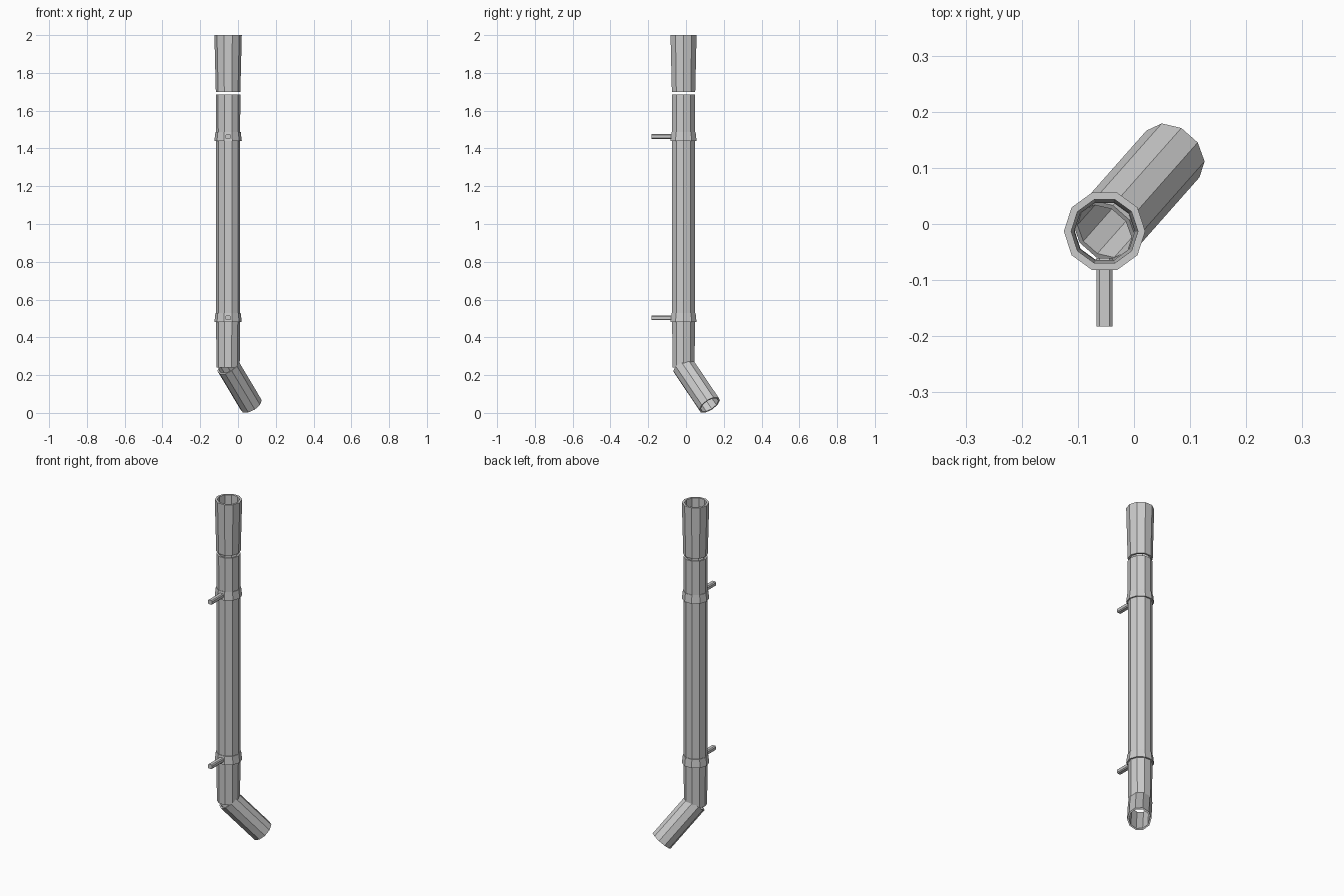
import bpy, bmesh, math
from mathutils import Matrix, Vector

if "Cube" in bpy.data.objects:
    bpy.data.objects.remove(bpy.data.objects["Cube"], do_unlink=True)

SIDES = 10
AXIS = Vector((-0.0525, -0.013, 0))

grey = bpy.data.materials.new("pipe_grey")
grey.use_nodes = True
colour = (0.6, 0.6, 0.6, 1)
grey.diffuse_color = colour
grey.node_tree.nodes["Principled BSDF"].inputs["Base Color"].default_value = colour


def finish(name, bm, matrix):
    bmesh.ops.recalc_face_normals(bm, faces=bm.faces)
    mesh = bpy.data.meshes.new(name)
    bm.to_mesh(mesh)
    bm.free()
    mesh.materials.append(grey)
    obj = bpy.data.objects.new(name, mesh)
    obj.matrix_world = matrix
    bpy.context.collection.objects.link(obj)
    return obj


def tube(name, profile, matrix):
    """Spin a closed (radius, height) profile into a faceted hollow tube."""
    bm = bmesh.new()
    rings = []
    for i in range(SIDES):
        a = math.tau * i / SIDES
        rings.append([bm.verts.new((r * math.cos(a), r * math.sin(a), z))
                      for r, z in profile])
    n = len(profile)
    for i in range(SIDES):
        a, b = rings[i], rings[(i + 1) % SIDES]
        for j in range(n):
            k = (j + 1) % n
            bm.faces.new((a[j], b[j], b[k], a[k]))
    return finish(name, bm, matrix)


upright = Matrix.Translation(AXIS)

# Flared top section, separated from the main pipe by a narrow gap
tube("top_section", [(0.065, 1.70), (0.0725, 2.0), (0.0595, 2.0), (0.054, 1.70)], upright)

# Long main pipe
tube("main_pipe", [(0.0615, 0.24), (0.0635, 0.50), (0.0645, 1.685),
                   (0.054, 1.685), (0.053, 0.24)], upright)

# Slanted outlet at the foot
outlet = (Matrix.Translation(AXIS + Vector((0, 0, 0.247)))
          @ Matrix.Rotation(math.radians(48.5), 4, "Z")
          @ Matrix.Rotation(math.radians(-42), 4, "Y")
          @ Matrix.Rotation(math.radians(90), 4, "Z"))
tube("outlet_pipe", [(0.063, 0), (0.063, -0.275), (0.054, -0.275), (0.054, 0)], outlet)

# Collars, each with a chamfered wall bracket
for label, z in (("lower", 0.48), ("upper", 1.44)):
    tube(label + "_collar", [(0.0725, z), (0.067, z + 0.048),
                             (0.058, z + 0.048), (0.058, z)], upright)
    bm = bmesh.new()
    bmesh.ops.create_cube(bm, size=1)
    bmesh.ops.scale(bm, vec=(0.028, 0.122, 0.025), verts=bm.verts)
    long_edges = [e for e in bm.edges
                  if abs(e.verts[0].co.y - e.verts[1].co.y) > 0.1]
    bmesh.ops.bevel(bm, geom=long_edges, offset=0.005, segments=1, affect="EDGES")
    finish(label + "_bracket", bm,
           Matrix.Translation((AXIS.x, -0.122, z + 0.023)))
